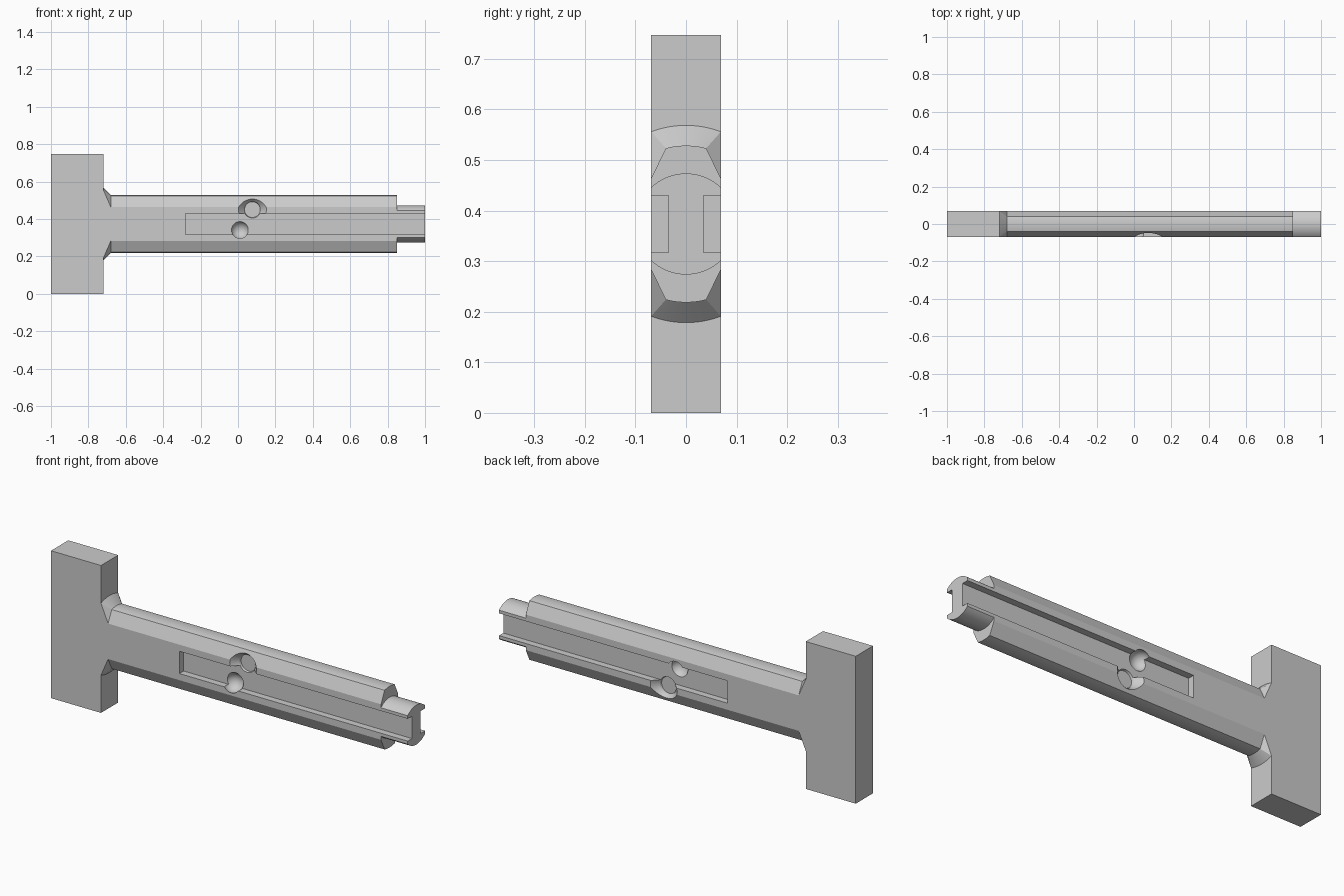
import bpy, bmesh, math
from mathutils import Matrix, Vector

cube = bpy.data.objects.get("Cube")
if cube:
    bpy.data.objects.remove(cube, do_unlink=True)

HALF = 0.069      # half thickness of every part
MID = 0.3735      # height of the shaft axis
CORE = 0.035      # half thickness left between the slots

steel = bpy.data.materials.new("plain_grey")
steel.use_nodes = True
steel.diffuse_color = (0.6, 0.6, 0.6, 1)
steel.node_tree.nodes["Principled BSDF"].inputs["Base Color"].default_value = (0.6, 0.6, 0.6, 1)


def finish(name, bm):
    bmesh.ops.remove_doubles(bm, verts=bm.verts, dist=1e-5)
    bmesh.ops.recalc_face_normals(bm, faces=bm.faces)
    mesh = bpy.data.meshes.new(name)
    bm.to_mesh(mesh)
    bm.free()
    mesh.materials.append(steel)
    obj = bpy.data.objects.new(name, mesh)
    bpy.context.collection.objects.link(obj)
    return obj


def box(name, low, high):
    low, high = Vector(low), Vector(high)
    bm = bmesh.new()
    bmesh.ops.create_cube(bm, size=1)
    bmesh.ops.scale(bm, vec=high - low, verts=bm.verts)
    bmesh.ops.translate(bm, vec=(low + high) / 2, verts=bm.verts)
    return finish(name, bm)


def section(radius, arc_half, side_z, steps=24):
    """Crowned top and bottom, flat sides, optional chamfers between."""
    a = math.asin(arc_half / radius)
    angles = [a - 2 * a * i / steps for i in range(steps + 1)]
    arc = [(radius * math.sin(t), radius * math.cos(t)) for t in angles]
    half = [(HALF, side_z)] + arc + [(-HALF, side_z)]
    return half + [(-y, -z) for y, z in half]


def loft(name, stations):
    bm = bmesh.new()
    rings = [[bm.verts.new((x, y, MID + z)) for y, z in pts] for x, pts in stations]
    for r, s in zip(rings, rings[1:]):
        n = len(r)
        for i in range(n):
            j = (i + 1) % n
            bm.faces.new((r[i], r[j], s[j], s[i]))
    bm.faces.new(rings[0])
    bm.faces.new(rings[-1])
    return finish(name, bm)


def full_round(radius):
    return section(radius, HALF, math.sqrt(radius ** 2 - HALF ** 2))


def revolved(name, x, z, profile, side, steps=48):
    """Pocket cutter turned about y; side -1 is front, 1 the half-turned back."""
    bm = bmesh.new()
    verts = [bm.verts.new((r, 0, d)) for r, d in profile]
    edges = [bm.edges.new(pair) for pair in zip(verts, verts[1:])]
    bmesh.ops.spin(bm, geom=verts + edges, cent=(0, 0, 0), axis=(0, 0, 1),
                   angle=math.tau, steps=steps, use_duplicate=False)
    turn = Matrix.Rotation(math.radians(90 if side < 0 else -90), 4, 'X')
    place = Matrix.Translation((x, 0, MID - side * z))
    bmesh.ops.transform(bm, matrix=place @ turn, verts=bm.verts)
    return finish(name, bm)


# Main parts
block = box("end_block", (-1, -HALF, 0), (-0.72, HALF, 2 * MID))
body = section(0.155, 0.04, 0.09)
shaft = loft("shaft", [(-0.72, full_round(0.195)), (-0.68, body), (0.85, body)])
tip = loft("stepped_tip", [(0.85, full_round(0.1)), (1, full_round(0.1))])

# Cutters for the long slots, flat countersinks and round dimples
cone = [(0, 0.025), (0.042, 0.025), (0.045, CORE), (0.075, HALF), (0.083, 0.08), (0, 0.08)]
ball = [(0.048 * math.sin(math.pi * i / 20), 0.052 - 0.048 * math.cos(math.pi * i / 20))
        for i in range(21)]
cutters = []
for side in (-1, 1):
    ys = sorted((side * CORE, side * 0.2))
    cutters += [
        box("slot_cutter", (-0.28, ys[0], MID - 0.0565), (1.1, ys[1], MID + 0.0565)),
        revolved("countersink_cutter", 0.077, 0.077, cone, side),
        revolved("dimple_cutter", 0.01, -0.032, ball, side)]


def carve(obj, tools):
    for tool in tools:
        mod = obj.modifiers.new("cut", 'BOOLEAN')
        mod.operation = 'DIFFERENCE'
        mod.solver = 'EXACT'
        mod.object = tool
    graph = bpy.context.evaluated_depsgraph_get()
    graph.update()
    mesh = bpy.data.meshes.new_from_object(obj.evaluated_get(graph))
    obj.modifiers.clear()
    obj.data = mesh


carve(shaft, cutters)
carve(tip, [c for c in cutters if c.name.startswith("slot")])
for cutter in cutters:
    bpy.data.objects.remove(cutter, do_unlink=True)

# Smooth the crowns and pockets, keep the machined edges crisp
for obj in (shaft, tip):
    bpy.ops.object.select_all(action='DESELECT')
    obj.select_set(True)
    bpy.context.view_layer.objects.active = obj
    bpy.ops.object.shade_smooth_by_angle(angle=math.radians(20))
